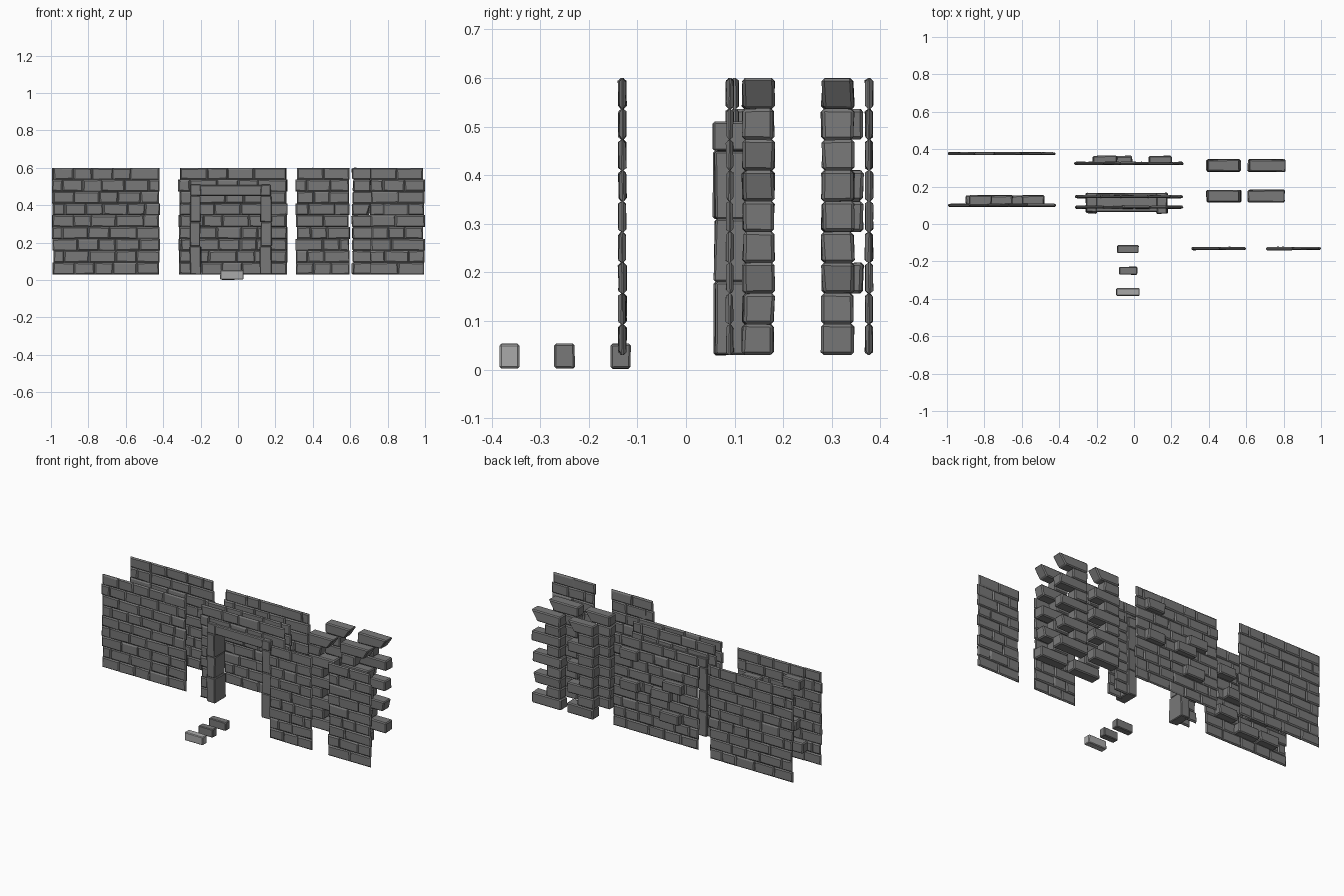
import bpy, bmesh, random
from mathutils import Vector

random.seed(7)
if "Cube" in bpy.data.objects:
    bpy.data.objects.remove(bpy.data.objects["Cube"])

BASE, ROW, ROWS = 0.03, 0.0633, 9


def material(name, value):
    m = bpy.data.materials.new(name)
    m.use_nodes = True
    m.diffuse_color = (value, value, value, 1)
    m.node_tree.nodes["Principled BSDF"].inputs["Base Color"].default_value = m.diffuse_color
    return m


stone = material("grey stone", 0.19)
pale_stone = material("pale stone", 0.40)


def jit(a):
    return random.uniform(-a, a)


def finish(bm, name, mat=stone):
    bmesh.ops.recalc_face_normals(bm, faces=bm.faces)
    mesh = bpy.data.meshes.new(name)
    bm.to_mesh(mesh)
    bm.free()
    mesh.materials.append(mat)
    bpy.context.collection.objects.link(bpy.data.objects.new(name, mesh))


def slab(bm, x0, x1, y0, y1, z0, z1, inset=0.007, depth=0.006):
    """Brick with chamfered, slightly uneven front and back faces."""
    rings = []
    for y, s in ((y0, inset), (y0 + depth, 0), (y1 - depth, 0), (y1, inset)):
        ring = []
        for sx, sz in ((0, 0), (1, 0), (1, 1), (0, 1)):
            ix, iz = [s * random.uniform(0.6, 1.3) for _ in range(2)]
            ring.append(bm.verts.new((x1 - ix if sx else x0 + ix, y + jit(0.0012),
                                      z1 - iz if sz else z0 + iz)))
        rings.append(ring)
    bm.faces.new(rings[0])
    bm.faces.new(rings[-1])
    for a, b in zip(rings, rings[1:]):
        for i in range(4):
            j = (i + 1) % 4
            bm.faces.new((a[i], a[j], b[j], b[i]))


def block(bm, x0, x1, y0, y1, z0, z1, bevel=0.006, wobble=0.003, undercut=0):
    """Thick hewn stone; undercut slopes its lower +x end."""
    part = bmesh.new()
    bmesh.ops.create_cube(part, size=1)
    mid, size = Vector((x0 + x1, y0 + y1, z0 + z1)) / 2, Vector((x1 - x0, y1 - y0, z1 - z0))
    for v in part.verts:
        low_end = v.co.x > 0 and v.co.z < 0
        v.co = mid + v.co * size + Vector((jit(wobble), jit(wobble), jit(0.001)))
        v.co.x -= undercut if low_end else 0
    bmesh.ops.bevel(part, geom=part.edges[:], offset=bevel, segments=1, affect='EDGES')
    temp = bpy.data.meshes.new("temp")
    part.to_mesh(temp)
    part.free()
    bm.from_mesh(temp)
    bpy.data.meshes.remove(temp)


def row_z(r):
    return BASE + r * ROW, BASE + (r + 1) * ROW


def course(bm, x0, x1, y, r, thick):
    """One row of bricks with random widths, filling x0..x1."""
    z0, z1 = row_z(r)
    x, end = x0 + jit(0.006), x1 + jit(0.006)
    first = True
    while x < end - 0.001:
        w = random.uniform(0.085, 0.15)
        if first and r % 2:
            w *= 0.6
        nxt = x + w if x + w < end - 0.045 else end
        slab(bm, x, nxt, y - thick / 2 + jit(0.001), y + thick / 2 + jit(0.001), z0, z1)
        x, first = nxt, False


def wall(name, x0, x1, y, thick=0.015, opening=None, studs=(), stud_y=0):
    bm = bmesh.new()
    for r in range(ROWS):
        if opening and r < 7:
            course(bm, x0, opening[0], y, r, thick)
            course(bm, opening[1], x1, y, r, thick)
        else:
            course(bm, x0, x1, y, r, thick)
    # stones standing out of the back face
    for r, a, b in studs:
        block(bm, a, b, y, stud_y, *row_z(r))
    finish(bm, name)


# Plain and studded walls
wall("back_wall", -0.99, -0.425, 0.377)
wall("studded_wall", -0.99, -0.42, 0.1, stud_y=0.153,
     studs=[(1, -0.90, -0.77), (1, -0.76, -0.62), (2, -0.61, -0.48), (3, -0.85, -0.72),
            (4, -0.66, -0.54), (5, -0.78, -0.65), (6, -0.60, -0.48), (7, -0.88, -0.76)])
wall("middle_back_wall", -0.315, 0.26, 0.324, stud_y=0.364,
     studs=[(7, 0.08, 0.2), (4, 0.08, 0.2), (5, -0.22, -0.09), (4, -0.14, -0.01), (2, -0.2, -0.07)])
wall("narrow_wall_right", 0.31, 0.597, -0.131)
wall("narrow_wall_left", 0.71, 0.995, -0.131)

# Doorway: two thin walls joined by a deep stone frame
for side, y in (("front", 0.09), ("rear", 0.146)):
    wall("doorway_wall_" + side, -0.31, 0.26, y, opening=(-0.24, 0.16))
bm = bmesh.new()
for x0, x1 in ((-0.258, -0.2), (0.12, 0.178)):
    z = BASE
    for h in (0.15, 0.13, 0.14, 0.06):
        block(bm, x0 + jit(0.003), x1 + jit(0.003), 0.06 + jit(0.003), 0.165, z, z + h, 0.004)
        z += h
finish(bm, "door_posts")
bm = bmesh.new()
block(bm, -0.25, 0.125, 0.064, 0.165, 0.45, 0.508, 0.005)
finish(bm, "door_lintel")

# Toothed corner pillars: alternate long and short stones
for name, y0, y1 in (("front", 0.117, 0.181), ("rear", 0.28, 0.345)):
    for side, x0, x1 in (("right", 0.39, 0.57), ("left", 0.612, 0.805)):
        bm = bmesh.new()
        for r in range(ROWS):
            top = r == ROWS - 1
            end = x1 if r % 2 == 0 else x0 + 0.1
            block(bm, x0 + jit(0.005), end + jit(0.008), y0, y1, *row_z(r),
                  undercut=0.04 if top else random.choice((0, 0, 0.015)))
        finish(bm, "pillar_%s_%s" % (name, side))

# Loose bricks lying in front
for i, (y, x0, x1) in enumerate(((-0.364, -0.095, 0.03), (-0.25, -0.08, 0.017), (-0.135, -0.09, 0.025))):
    bm = bmesh.new()
    block(bm, x0, x1, y - 0.021, y + 0.021, 0.002, 0.053, 0.004, 0.001)
    finish(bm, "loose_brick_%d" % (i + 1), pale_stone if i == 0 else stone)
